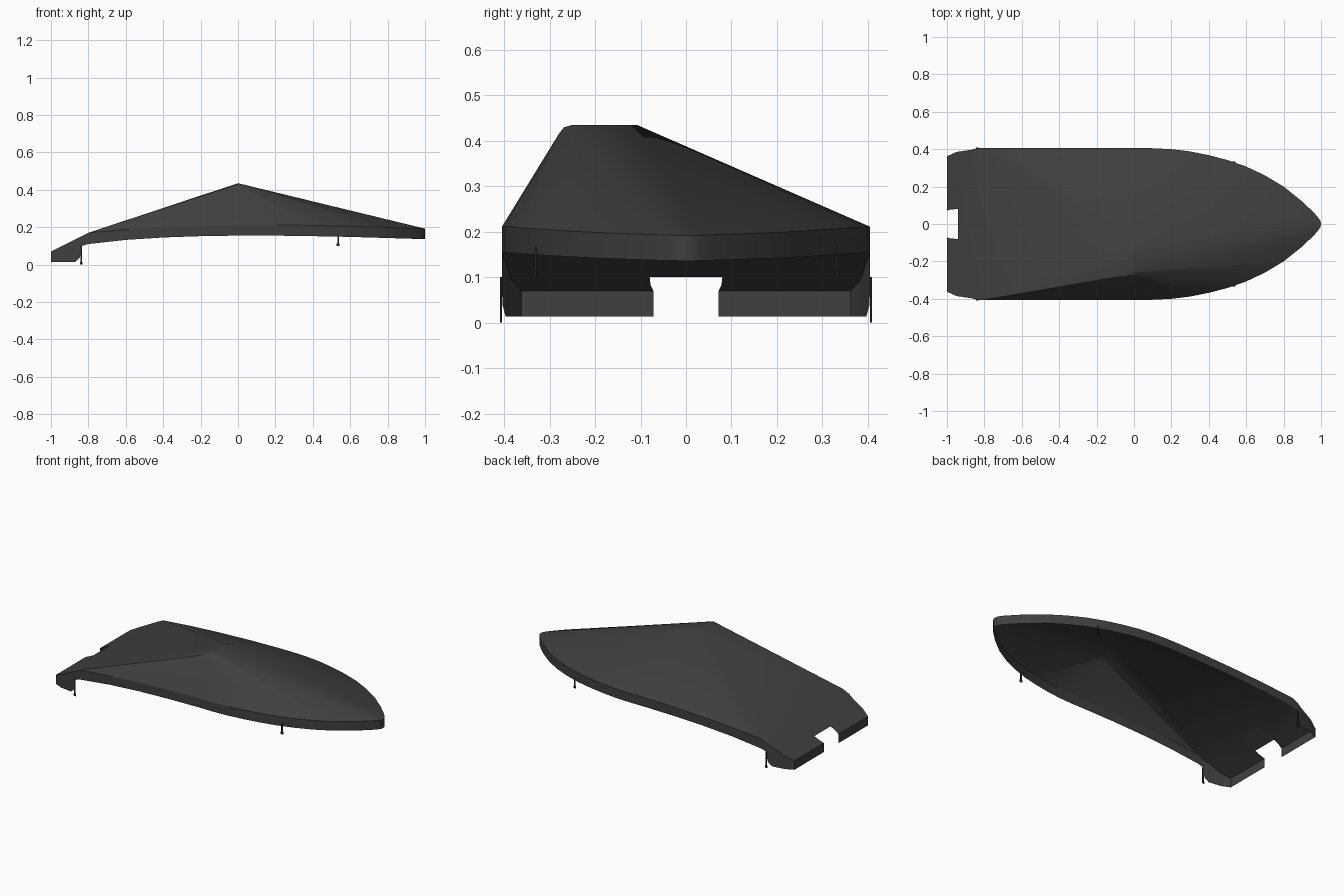
import bpy, bmesh
from mathutils import Matrix

if "Cube" in bpy.data.objects:
    bpy.data.objects.remove(bpy.data.objects["Cube"])


def material(name, rgb):
    m = bpy.data.materials.new(name)
    m.diffuse_color = (*rgb, 1)
    m.use_nodes = True
    m.node_tree.nodes["Principled BSDF"].inputs["Base Color"].default_value = m.diffuse_color
    return m


FABRIC = material("charcoal fabric", (0.05, 0.05, 0.05))
STRAP = material("black strap", (0.02, 0.02, 0.02))


def lerp(table, x):
    """Piecewise linear lookup along the length."""
    for (x0, z0), (x1, z1) in zip(table, table[1:]):
        if x <= x1:
            return z0 + (z1 - z0) * (x - x0) / (x1 - x0)
    return table[-1][1]


RIM_Z = [(-1, .07), (-.8, .17), (-.6, .187), (-.4, .199), (-.2, .207), (0, .211),
         (.3, .211), (.6, .205), (1, .192)]
HEM_Z = [(-1, .014), (-.87, .014), (-.845, .04), (-.835, .10), (-.8, .11), (-.6, .132),
         (-.4, .145), (-.2, .152), (0, .155), (.3, .154), (.6, .148), (1, .136)]

# Half outline in plan, from stern corner to bow
OUTLINE = [(-1, .362), (-.95, .385), (-.87, .397), (-.845, .404), (-.835, .405), (-.8, .405),
           (-.6, .405), (-.4, .405), (-.2, .405), (0, .405), (.1, .405), (.2, .40), (.3, .388),
           (.4, .368), (.5, .342), (.6, .307), (.7, .260), (.8, .20), (.9, .12), (.96, .062),
           (.985, .035), (.997, .016)]
DECK_BREAK = 5                      # outline index where the stern flap begins
NOTCH = [(-1, .072), (-.975, .078), (-.94, .08), (-.89, .078), (-.835, .07),
         (-.817, .058), (-.81, .035)]
RIDGE = [(-.278, .418), (-.268, .43), (-.25, .435), (-.108, .435)]   # y, z at x = 0


def build_cover():
    bm = bmesh.new()
    ridge = [bm.verts.new((0, y, z)) for y, z in RIDGE]
    rims = {}
    hems = {}
    bow_rim = bm.verts.new((1, 0, lerp(RIM_Z, 1)))
    bow_hem = bm.verts.new((1, 0, lerp(HEM_Z, 1)))
    notch = {}
    for s in (-1, 1):
        rims[s] = [bm.verts.new((x, s * y, lerp(RIM_Z, x))) for x, y in OUTLINE] + [bow_rim]
        hems[s] = [bm.verts.new((x, s * y, lerp(HEM_Z, x))) for x, y in OUTLINE] + [bow_hem]
        notch[s] = [bm.verts.new((x, s * y, lerp(RIM_Z, x))) for x, y in NOTCH]
        # side skirt
        for i in range(len(OUTLINE)):
            bm.faces.new((rims[s][i], rims[s][i + 1], hems[s][i + 1], hems[s][i]))
        # stern skirt, open at the notch
        inner = bm.verts.new((-1, s * NOTCH[0][1], HEM_Z[0][1]))
        bm.faces.new((rims[s][0], hems[s][0], inner, notch[s][0]))

    # sloping panels from the rim up to the ridge
    n = len(OUTLINE)
    for s in (-1, 1):
        steps = {n - 2: 1, n - 4: 0} if s < 0 else {}
        for i in range(DECK_BREAK, n):
            k = 3
            if s < 0:
                k = 0 if i < 13 else 1 if i < 17 else 2
            bm.faces.new((rims[s][i], rims[s][i + 1], ridge[k]))
    for k, i in ((0, 13), (1, 17)):
        bm.faces.new((rims[-1][i], ridge[k], ridge[k + 1]))
    bm.faces.new((bow_rim, ridge[2], ridge[3]))

    # rear panel
    a, b = rims[-1][DECK_BREAK], rims[1][DECK_BREAK]
    for k in range(2):
        bm.faces.new((a, ridge[k], ridge[k + 1]))
    bm.faces.new((a, ridge[2], ridge[3], b))

    # stern flap with the rounded notch
    loop = (rims[-1][:DECK_BREAK + 1] + rims[1][:DECK_BREAK + 1][::-1]
            + notch[1] + notch[-1][::-1])
    flap = bm.faces.new(loop)
    bmesh.ops.triangulate(bm, faces=[flap])
    bmesh.ops.recalc_face_normals(bm, faces=bm.faces)
    top = max(bm.faces, key=lambda f: f.calc_center_median().z)
    if top.normal.z < 0:
        bmesh.ops.reverse_faces(bm, faces=bm.faces)
    return finish(bm, "boat_cover", FABRIC, 0.45)


def finish(bm, name, mat, angle):
    me = bpy.data.meshes.new(name)
    bm.to_mesh(me)
    bm.free()
    me.materials.append(mat)
    ob = bpy.data.objects.new(name, me)
    bpy.context.collection.objects.link(ob)
    bpy.ops.object.select_all(action='DESELECT')
    ob.select_set(True)
    bpy.context.view_layer.objects.active = ob
    bpy.ops.object.shade_smooth_by_angle(angle=angle)
    return ob


def strap(name, x, y, bottom, top):
    """Thin hanging strap with a small hook at its end."""
    bm = bmesh.new()
    for w, z0, z1 in ((.008, bottom, top), (.015, bottom, bottom + .014)):
        bmesh.ops.create_cube(bm, size=1, matrix=Matrix.Translation((x, y, (z0 + z1) / 2))
                              @ Matrix.Diagonal((w, .004, z1 - z0, 1)))
    finish(bm, name, STRAP, 0.5)


build_cover()
for side, s in (("right", -1), ("left", 1)):
    strap("rear_strap_" + side, -.838, s * .407, 0, .10)
    strap("front_strap_" + side, .535, s * .331, .10, .165)
